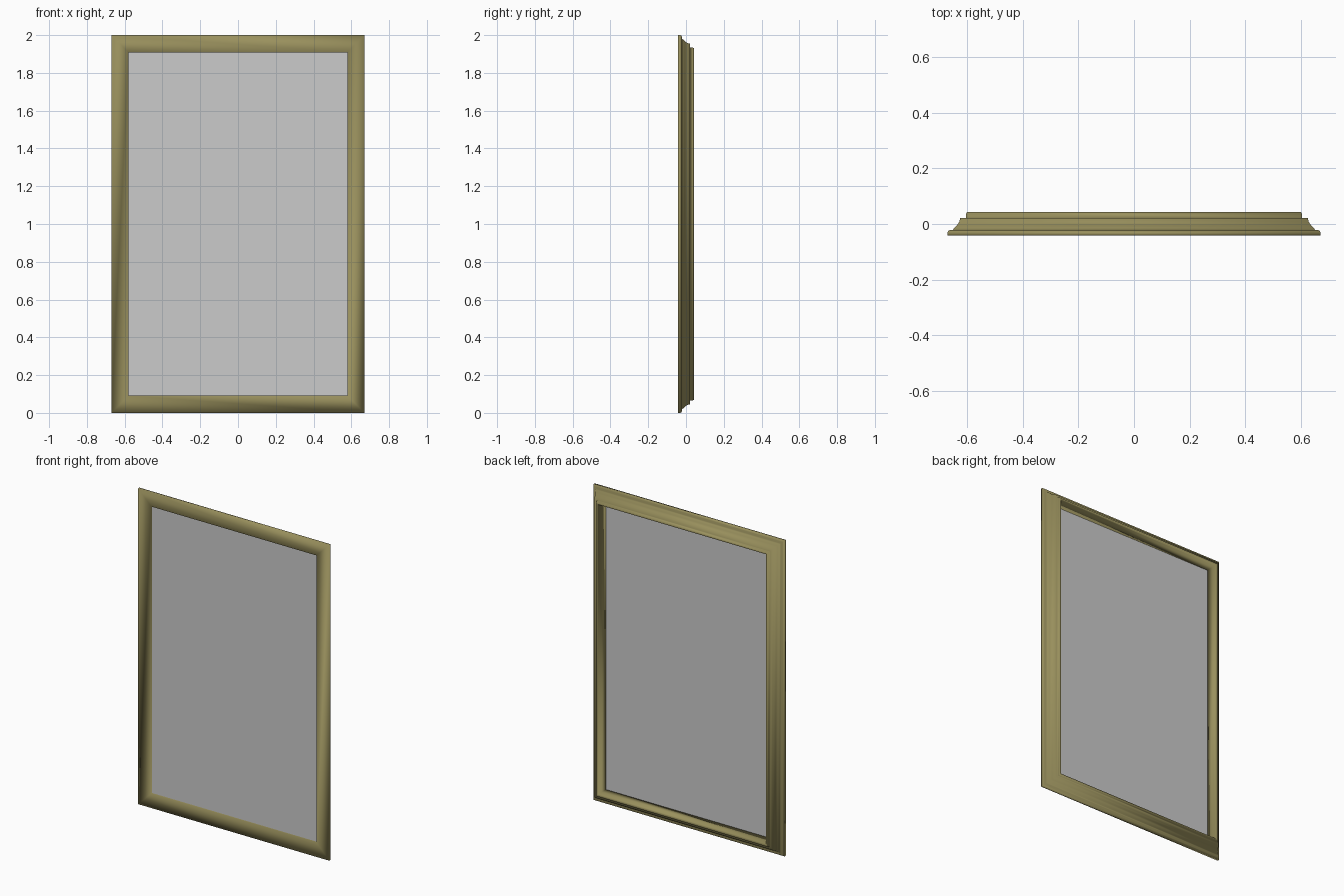
import bpy, bmesh

if "Cube" in bpy.data.objects:
    bpy.data.objects.remove(bpy.data.objects["Cube"])

HALF_W, HEIGHT = 0.67, 2.0

# moulding cross-section: (inset from outer edge, y)
PROFILE = [
    (0.000, -0.042), (0.000, -0.030), (0.003, -0.025), (0.008, -0.022),
    (0.020, -0.021), (0.024, -0.014), (0.034, -0.005), (0.042, 0.007),
    (0.046, 0.022), (0.066, 0.022), (0.066, 0.036), (0.070, 0.043),
    (0.080, 0.043), (0.083, 0.036), (0.091, 0.022), (0.091, -0.042),
]


def corners(inset, y):
    x = HALF_W - inset
    return [(-x, y, inset), (x, y, inset), (x, y, HEIGHT - inset), (-x, y, HEIGHT - inset)]


def add_object(name, bm):
    bmesh.ops.recalc_face_normals(bm, faces=bm.faces)
    mesh = bpy.data.meshes.new(name)
    bm.to_mesh(mesh)
    bm.free()
    obj = bpy.data.objects.new(name, mesh)
    bpy.context.collection.objects.link(obj)
    return obj


# mitred frame: the profile swept around the rectangle
bm = bmesh.new()
rings = [[bm.verts.new(c) for c in corners(*p)] for p in PROFILE]
for a, b in zip(rings, rings[1:] + rings[:1]):
    for i in range(4):
        j = (i + 1) % 4
        bm.faces.new((a[i], a[j], b[j], b[i]))
frame = add_object("frame", bm)
for poly in frame.data.polygons:
    poly.use_smooth = True

gold = bpy.data.materials.new("antique_gold")
gold.diffuse_color = (0.32, 0.28, 0.11, 1.0)
gold.use_nodes = True
gold.node_tree.nodes["Principled BSDF"].inputs["Base Color"].default_value = gold.diffuse_color
frame.data.materials.append(gold)

# thin mirror pane set just behind the front edge
bm = bmesh.new()
front = [bm.verts.new(c) for c in corners(0.089, -0.032)]
back = [bm.verts.new(c) for c in corners(0.089, -0.026)]
bm.faces.new(front)
bm.faces.new(back[::-1])
for i in range(4):
    j = (i + 1) % 4
    bm.faces.new((front[i], front[j], back[j], back[i]))
add_object("mirror_pane", bm)
